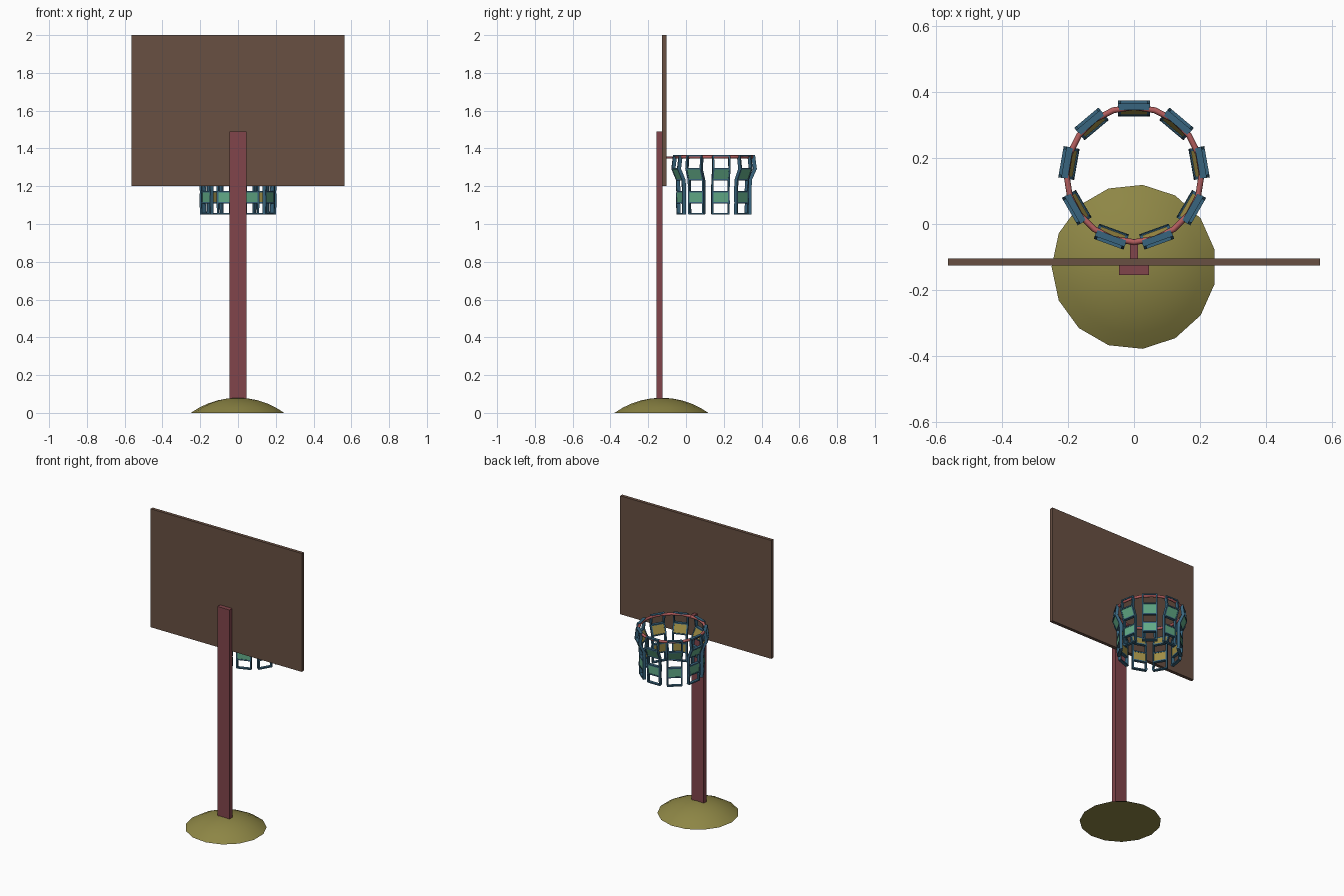
import bpy, bmesh, math

if "Cube" in bpy.data.objects:
    bpy.data.objects.remove(bpy.data.objects["Cube"])


def material(name, rgb):
    m = bpy.data.materials.new(name)
    m.diffuse_color = (*rgb, 1)
    m.use_nodes = True
    m.node_tree.nodes["Principled BSDF"].inputs["Base Color"].default_value = m.diffuse_color
    return m


RED = material("dark_red", (0.22, 0.06, 0.07))
BROWN = material("brown", (0.14, 0.08, 0.055))
OLIVE = material("olive", (0.27, 0.24, 0.06))
BLUE = material("blue", (0.04, 0.13, 0.21))
GREEN = material("green", (0.12, 0.40, 0.24))
YELLOW = material("ochre", (0.35, 0.27, 0.06))
ROSE = material("rose", (0.45, 0.11, 0.11))


def finish(name, bm, mat, smooth=None):
    bmesh.ops.recalc_face_normals(bm, faces=bm.faces)
    me = bpy.data.meshes.new(name)
    bm.to_mesh(me)
    bm.free()
    ob = bpy.data.objects.new(name, me)
    bpy.context.collection.objects.link(ob)
    me.materials.append(mat)
    if smooth:
        bpy.ops.object.select_all(action='DESELECT')
        bpy.context.view_layer.objects.active = ob
        ob.select_set(True)
        bpy.ops.object.shade_smooth_by_angle(angle=math.radians(smooth))
    return ob


def box(name, lo, hi, mat):
    bm = bmesh.new()
    bmesh.ops.create_cube(bm, size=1)
    for v in bm.verts:
        for i in range(3):
            v.co[i] = (lo[i] + hi[i]) / 2 + v.co[i] * (hi[i] - lo[i])
    return finish(name, bm, mat)


def bridge(bm, a, b):
    n = len(a)
    for i in range(n):
        bm.faces.new((a[i], a[(i + 1) % n], b[(i + 1) % n], b[i]))


# post, board and hoop bracket
box("post", (-0.045, -0.155, 0.05), (0.045, -0.125, 1.49), RED)
box("backboard", (-0.565, -0.126, 1.2), (0.565, -0.104, 2.0), BROWN)
box("hoop_bracket", (-0.012, -0.105, 1.347), (0.012, -0.045, 1.357), RED)

# domed base: 15-sided spherical cap
bm = bmesh.new()
cy, rad, height, sides = -0.13, 0.25, 0.08, 15
R = (rad ** 2 + height ** 2) / (2 * height)
rim = math.asin(rad / R)
prev = None
for k in range(5):
    a = rim * (1 - k / 5)
    r, z = R * math.sin(a), height - R * (1 - math.cos(a))
    ring = [bm.verts.new((r * math.cos(math.pi + math.tau * i / sides),
                          cy + r * math.sin(math.pi + math.tau * i / sides), max(z, 0)))
            for i in range(sides)]
    if prev:
        bridge(bm, prev, ring)
    else:
        bm.faces.new(ring)
    prev = ring
top = bm.verts.new((0, cy, height))
for i in range(sides):
    bm.faces.new((prev[i], prev[(i + 1) % sides], top))
finish("base", bm, OLIVE, 30)

# hoop
HOOP_Y = 0.15
bpy.ops.mesh.primitive_torus_add(major_segments=20, minor_segments=8, major_radius=0.205,
                                 minor_radius=0.009, location=(0, HOOP_Y, 1.355))
hoop = bpy.context.object
hoop.name = "hoop"
hoop.data.materials.append(ROSE)
bpy.ops.object.shade_smooth_by_angle(angle=math.radians(50))

# net: nine ladder strips following one bent profile (outer radius, height)
PROFILE = [(0.216, 1.361), (0.225, 1.292), (0.199, 1.233),
           (0.197, 1.172), (0.198, 1.112), (0.196, 1.053)]
DEPTH, HALF, BAR = 0.02, 0.048, 0.009


def sweep(bm, angle, prof, t0, t1, depth):
    """Bar of rectangular section along prof, at tangential offsets t0..t1."""
    c, s = math.cos(angle), math.sin(angle)
    prev = first = None
    for r, z in prof:
        ring = [bm.verts.new((q * c - t * s, HOOP_Y + q * s + t * c, z))
                for q, t in ((r, t0), (r, t1), (r - depth, t1), (r - depth, t0))]
        if prev:
            bridge(bm, prev, ring)
        else:
            first = ring
        prev = ring
    bm.faces.new(first)
    bm.faces.new(prev)


frame, outer, inner = bmesh.new(), bmesh.new(), bmesh.new()
for n in range(9):
    ang = math.radians(90 + 40 * n)
    for t in (-HALF, HALF - BAR):
        sweep(frame, ang, PROFILE, t, t + BAR, DEPTH)
    for r, z in PROFILE:
        sweep(frame, ang, [(r, z + 0.004), (r, z - 0.004)], -HALF + 0.002, HALF - 0.002, DEPTH)
    for i in (1, 3):
        w = HALF - BAR / 2
        row = PROFILE[i:i + 2]
        sweep(outer, ang, [(r - 0.002, z) for r, z in row], -w, w, 0.004)
        sweep(inner, ang, [(r - DEPTH + 0.006, z) for r, z in row], -w, w, 0.004)
finish("net_frame", frame, BLUE)
finish("net_outer_patches", outer, GREEN)
finish("net_inner_patches", inner, YELLOW)
